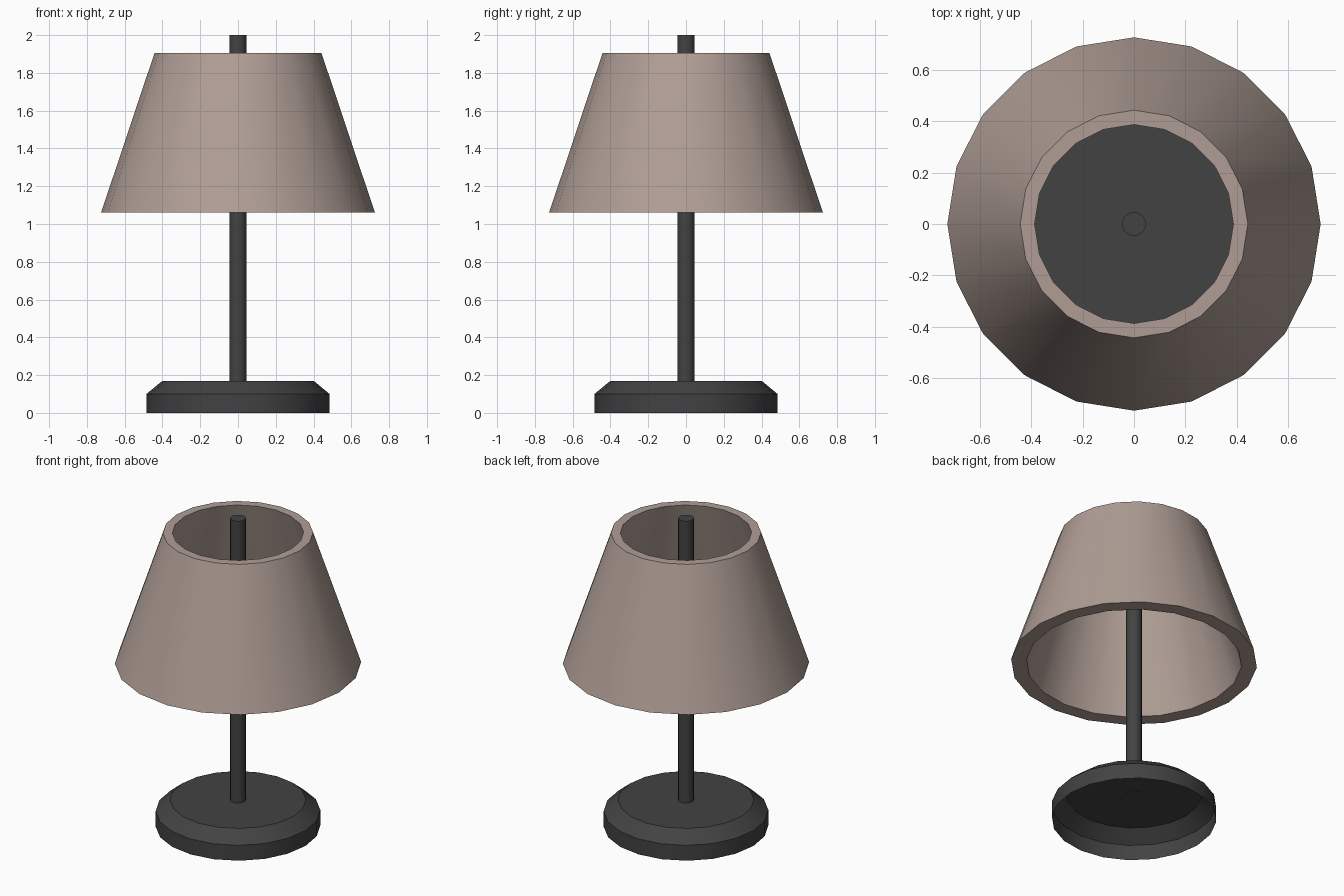
import bpy, math

if "Cube" in bpy.data.objects:
    bpy.data.objects.remove(bpy.data.objects["Cube"])

SIDES = 20


def material(name, rgb):
    m = bpy.data.materials.new(name)
    m.diffuse_color = (*rgb, 1)
    m.use_nodes = True
    m.node_tree.nodes["Principled BSDF"].inputs["Base Color"].default_value = m.diffuse_color
    return m


def lathe(name, profile, mat, closed=False, cap_start=False, cap_end=False):
    """Spin a (radius, z) profile, ordered bottom to top on the outside."""
    verts = [(r * math.cos(2 * math.pi * i / SIDES), r * math.sin(2 * math.pi * i / SIDES), z)
             for r, z in profile for i in range(SIDES)]
    n = len(profile)
    faces = []
    for k in range(n if closed else n - 1):
        a, b = k * SIDES, (k + 1) % n * SIDES
        for i in range(SIDES):
            j = (i + 1) % SIDES
            faces.append((a + i, a + j, b + j, b + i))
    if cap_start:
        faces.append(tuple(reversed(range(SIDES))))
    if cap_end:
        faces.append(tuple(range((n - 1) * SIDES, n * SIDES)))
    mesh = bpy.data.meshes.new(name)
    mesh.from_pydata(verts, [], faces)
    mesh.materials.append(mat)
    obj = bpy.data.objects.new(name, mesh)
    bpy.context.collection.objects.link(obj)
    bpy.ops.object.select_all(action='DESELECT')
    obj.select_set(True)
    bpy.context.view_layer.objects.active = obj
    bpy.ops.object.shade_smooth_by_angle(angle=math.radians(30))
    return obj


dark = material("dark_metal", (0.055, 0.055, 0.055))
fabric = material("shade_fabric", (0.43, 0.34, 0.30))

# Base: chamfered shell, open underneath
lathe("base", [(0.485, 0), (0.485, 0.10), (0.40, 0.17)], dark, cap_end=True)

# Pole: runs from the base lid up through the shade
lathe("pole", [(0.046, 0.167), (0.046, 2.0)], dark, cap_start=True, cap_end=True)

# Shade: thick tapered tube, open at both ends
lathe("shade", [(0.725, 1.06), (0.442, 1.905), (0.386, 1.905), (0.634, 1.06)], fabric, closed=True)
